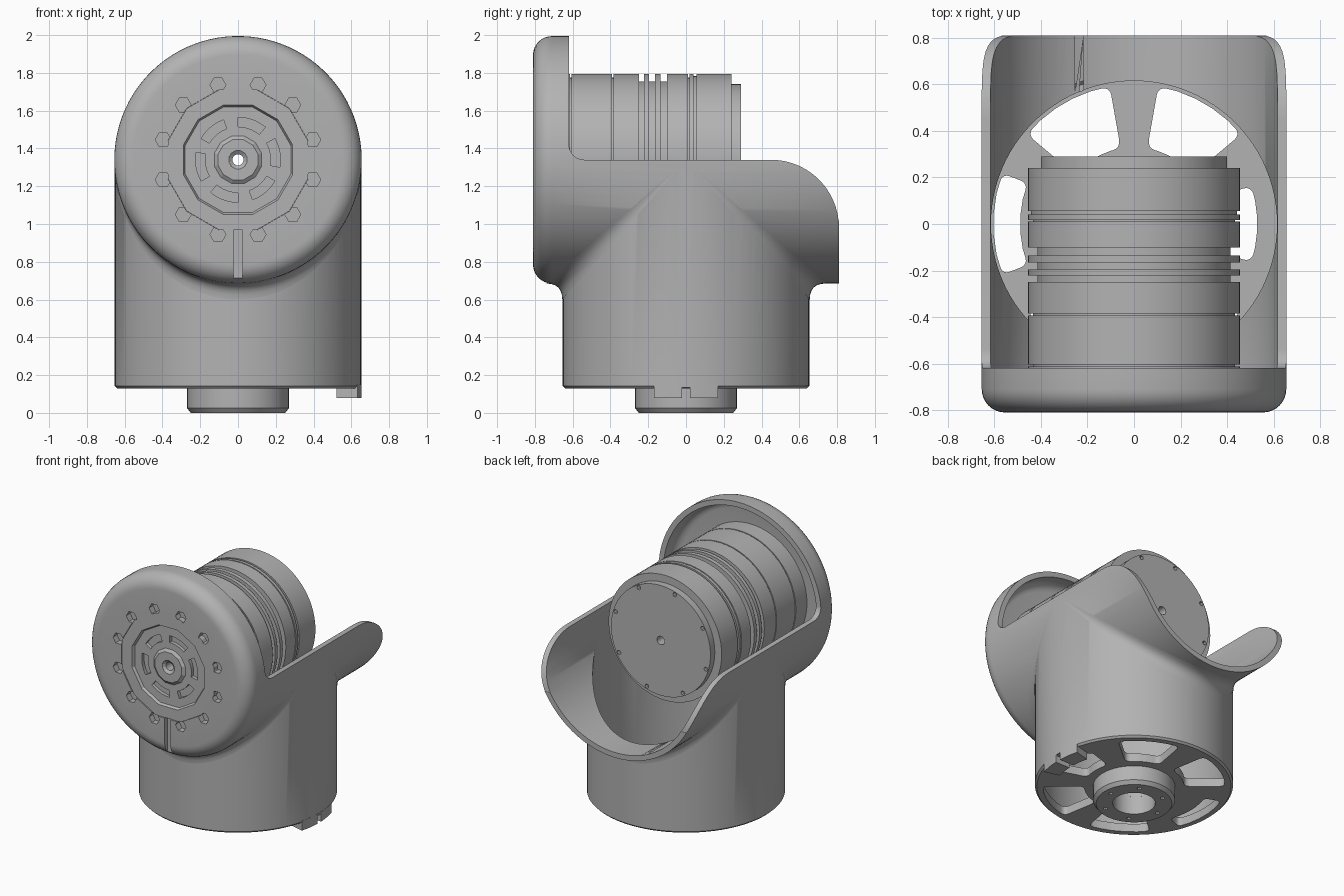
import bpy, bmesh
from math import sin, cos, radians, pi

if "Cube" in bpy.data.objects:
    bpy.data.objects.remove(bpy.data.objects["Cube"])

R, INNER, AXIS_Z = 0.655, 0.617, 1.34
MID = (0, AXIS_Z)
HALF_STEP = pi / 96

grey = bpy.data.materials.new("machined_grey")
grey.use_nodes = True
COLOUR = (0.45, 0.45, 0.45, 1)
grey.diffuse_color = COLOUR
grey.node_tree.nodes["Principled BSDF"].inputs["Base Color"].default_value = COLOUR


def finish(bm, name):
    mesh = bpy.data.meshes.new(name)
    bm.to_mesh(mesh)
    bm.free()
    mesh.materials.append(grey)
    obj = bpy.data.objects.new(name, mesh)
    bpy.context.collection.objects.link(obj)
    return obj


def place(u, v, h, axis):
    return {"x": (h, u, v), "y": (u, h, v), "z": (u, v, h)}[axis]


def lathe(name, profile, axis, seg=96, centre=(0, 0), turn=0):
    """Spin a closed (radius, height) outline about an axis."""
    bm = bmesh.new()
    rings = []
    for i in range(seg):
        a = 2 * pi * i / seg + turn
        rings.append([bm.verts.new(place(centre[0] + r * cos(a), centre[1] + r * sin(a), h, axis))
                      for r, h in profile])
    n = len(profile)
    for i in range(seg):
        p, q = rings[i], rings[(i + 1) % seg]
        for j in range(n):
            k = (j + 1) % n
            if profile[j][0] or profile[k][0]:
                bm.faces.new((p[j], p[k], q[k], q[j]))
    bmesh.ops.remove_doubles(bm, verts=bm.verts, dist=1e-5)
    bmesh.ops.recalc_face_normals(bm, faces=bm.faces)
    return finish(bm, name)


def rod(name, r, lo, hi, axis, centre=(0, 0), seg=96):
    return lathe(name, [(0, lo), (r, lo), (r, hi), (0, hi)], axis, seg, centre)


def prism(name, pts, axis, lo, hi, rounding=0):
    bm = bmesh.new()
    ends = [[bm.verts.new(place(u, v, h, axis)) for u, v in pts] for h in (lo, hi)]
    n = len(pts)
    for end in ends:
        bm.faces.new(end)
    for i in range(n):
        bm.faces.new((ends[0][i], ends[0][(i + 1) % n], ends[1][(i + 1) % n], ends[1][i]))
    bmesh.ops.recalc_face_normals(bm, faces=bm.faces)
    if rounding:
        sides = [e for e in bm.edges if len({v in ends[0] for v in e.verts}) == 2
                 and e.calc_face_angle(0) > 0.6]
        bmesh.ops.bevel(bm, geom=sides, offset=rounding, segments=4, profile=0.5, affect="EDGES")
    return finish(bm, name)


def arc(cu, cv, r, a0, a1, n):
    return [(cu + r * cos(radians(a0 + (a1 - a0) * i / n)),
             cv + r * sin(radians(a0 + (a1 - a0) * i / n))) for i in range(n + 1)]


def sector(r0, r1, mid, half, cv=0, n=5):
    return arc(0, cv, r0, mid - half, mid + half, n) + arc(0, cv, r1, mid + half, mid - half, n)


def combine(target, tools, op="DIFFERENCE"):
    for tool in tools:
        mod = target.modifiers.new("cut", "BOOLEAN")
        mod.operation, mod.solver, mod.object = op, "EXACT", tool
        bpy.context.view_layer.update()
        bpy.context.view_layer.objects.active = target
        bpy.ops.object.modifier_apply(modifier=mod.name)
        bpy.data.objects.remove(tool)


def smooth(obj, angle=32):
    bpy.ops.object.select_all(action="DESELECT")
    obj.select_set(True)
    bpy.context.view_layer.objects.active = obj
    bpy.ops.object.shade_smooth_by_angle(angle=radians(angle))


# Housing: lying tube with a rounded front cap, open on top with a swept back end
housing = lathe("housing", [(0, 0.81), (R, 0.81)] + arc(R - 0.1, -0.71, 0.1, 0, -90, 8)
                + [(0, -0.81)], "y", centre=MID, turn=HALF_STEP)
side_cut = ([(-0.62, 2.3)] + arc(-0.54, AXIS_Z + 0.08, 0.08, 180, 270, 6)
            + arc(0.45, 0.98, 0.36, 90, 6, 14) + [(1.2, 1.0), (1.2, 2.3)])
combine(housing, [prism("side_cut", side_cut, "x", -1, 1)])

# Upright tube joined below it
upright = lathe("upright", [(0, 0.13), (R - 0.015, 0.13), (R - 0.002, 0.143),
                            (R - 0.002, 1.3), (0, 1.3)], "z")
combine(housing, [upright], "UNION")

# Hollow inside, shared by both tubes
hollow = lathe("hollow", [(0, 1), (INNER, 1)] + arc(INNER - 0.06, -0.68, 0.06, 0, -90, 5)
               + [(0, -0.74)], "y", centre=MID, turn=HALF_STEP)
combine(hollow, [rod("bore", INNER - 0.002, 0.19, 1.3, "z")], "UNION")
combine(housing, [hollow])

# Openings in the floor between the spokes
cuts = [prism("window", sector(0.33, 0.6, a, 20), "z", 0.05, 0.3, 0.035) for a in (60, 120, 240, 300)]
cuts.append(prism("window", sector(0.33, 0.53, 0, 18), "z", 0.05, 0.3, 0.035))
cuts.append(prism("window", sector(0.49, 0.605, 180, 21), "z", 0.05, 0.3, 0.03))
cuts.append(rod("floor_bore", 0.14, 0.05, 0.3, "z", seg=32))

# Cap face: central opening, screw pockets and a slot
cuts.append(lathe("face_opening", [(0, -0.9), (0.385, -0.9), (0.385, -0.7), (0, -0.7)],
                  "y", 12, MID, pi / 12))
for i in range(12):
    a = pi / 12 + i * pi / 6
    cuts.append(rod("pocket", 0.042, -0.9, -0.765, "y",
                    (0.41 * cos(a), AXIS_Z + 0.41 * sin(a)), 6))
cuts.append(prism("slot", [(-0.023, 0.6), (0.023, 0.6), (0.023, 1.0), (-0.023, 1.0)], "y", -0.9, -0.78))
combine(housing, cuts)
smooth(housing)

# Soft blend where the two tubes meet, front and back
for name, s in (("front_blend", -1), ("back_blend", 1)):
    bm = bmesh.new()
    rows = []
    for i in range(49):
        t = radians(-84 + 3.5 * i)
        x, c, d = R * sin(t), cos(t), 0.085 * cos(t)
        row = []
        for j in range(7):
            k = j / 6
            row.append(bm.verts.new((x, s * (R * c + d * k * k),
                                     AXIS_Z - R * c - d * (1 - k) ** 2)))
        rows.append(row)
    for p, q in zip(rows, rows[1:]):
        for j in range(6):
            f = (p[j], q[j], q[j + 1], p[j + 1])
            bm.faces.new(f if s < 0 else f[::-1])
    smooth(finish(bm, name))

# Hub under the floor with screw holes
hub = lathe("hub", [(0.14, 0.19), (0.27, 0.19), (0.27, 0.025), (0.25, 0), (0.14, 0)], "z", 48)
combine(hub, [rod("screw", 0.015, -0.1, 0.05, "z",
                  (0.2 * cos(i * pi / 3), 0.2 * sin(i * pi / 3)), 8) for i in range(6)])
smooth(hub)

# Locating key on the bottom edge
key = prism("locating_key", sector(0.54, R, 0, 15), "z", 0.08, 0.15)
combine(key, [prism("key_slot", [(0.5, -0.02), (0.7, -0.02), (0.7, 0.02), (0.5, 0.02)], "z", 0, 0.135)])
smooth(key)

# Motor: stacked rings with seams and cooling grooves
M = 0.455
outline = [(0.03, -0.75), (M, -0.75)]
for start, end, depth in ((-0.613, -0.605, 0.02), (-0.393, -0.385, 0.02), (-0.25, -0.222, 0.04),
                          (-0.195, -0.165, 0.04), (-0.135, -0.1, 0.04), (0.01, 0.018, 0.02),
                          (0.04, 0.055, 0.012)):
    outline += [(M, start), (M - depth, start), (M - depth, end), (M, end)]
outline += [(M, 0.24), (0.4, 0.24), (0.4, 0.29), (0.03, 0.29)]
motor = lathe("motor", outline, "y", 72, MID)
combine(motor, [rod("rim_hole", 0.016, 0.26, 0.4, "y",
                    (0.38 * cos(i * pi / 4 + 0.3), AXIS_Z + 0.38 * sin(i * pi / 4 + 0.3)), 6)
                for i in range(8)])
smooth(motor)

# Output plate in the cap opening, with curved slots round a raised boss
plate = lathe("output_plate", [(0.03, -0.74), (0.384, -0.74), (0.384, -0.803), (0.3, -0.803),
                               (0.29, -0.785), (0.13, -0.785), (0.11, -0.8), (0.05, -0.8),
                               (0.03, -0.785)], "y", 12, MID, pi / 12)
combine(plate, [prism("arc_slot", sector(0.175, 0.225, a, 20, AXIS_Z), "y", -0.9, -0.76)
                for a in range(10, 360, 60)])
